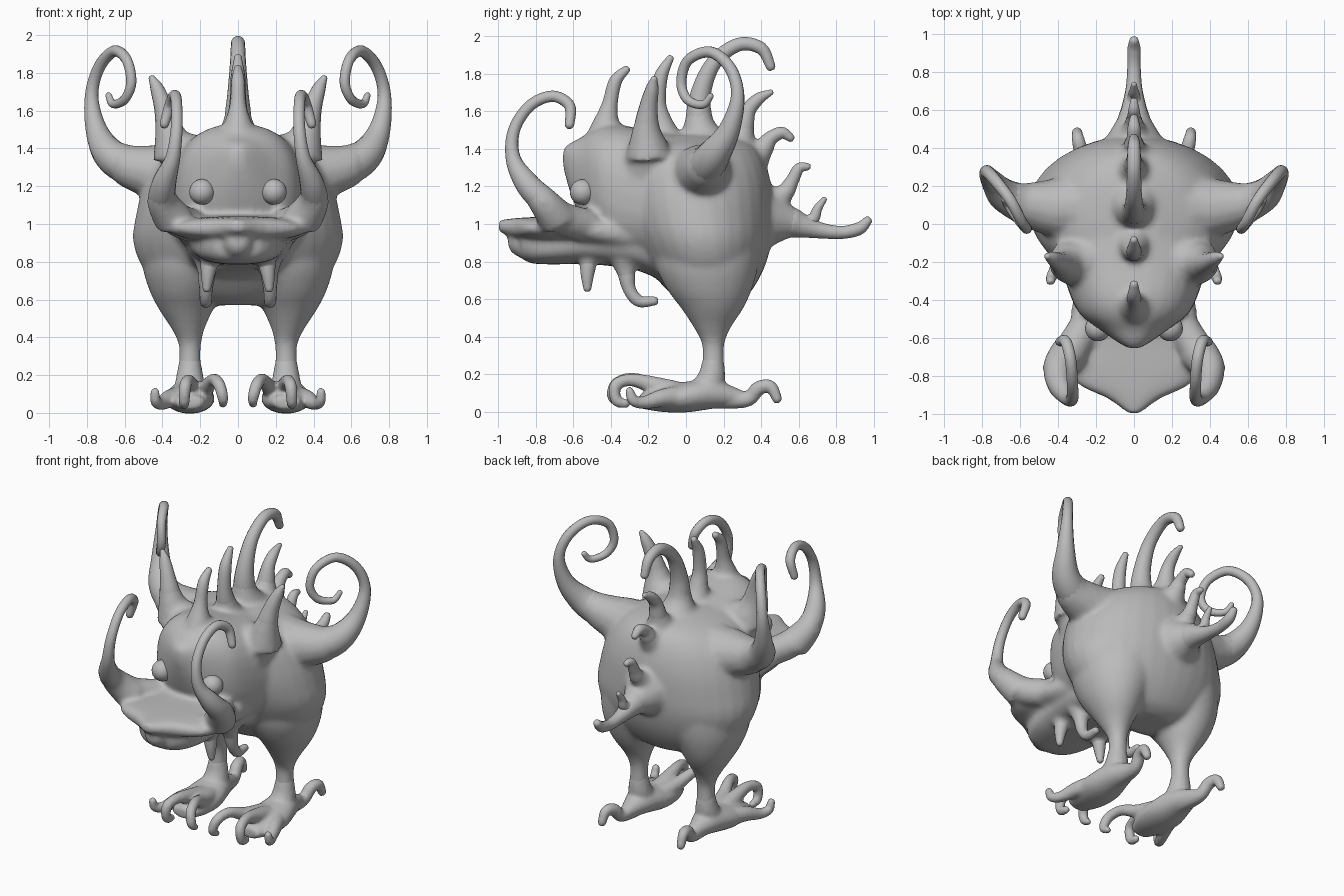
import bpy, bmesh, math
from mathutils import Vector

skin_mat = bpy.data.materials.new("grey skin")
skin_mat.diffuse_color = (0.5, 0.5, 0.5, 1)


def smooth_path(pts, steps=6):
    """Catmull-Rom resampling of equal-length tuples."""
    p = [pts[0]] + list(pts) + [pts[-1]]
    out = []
    for i in range(1, len(p) - 2):
        for k in range(steps):
            t = k / steps
            out.append([0.5 * (2 * b + (c - a) * t + (2 * a - 5 * b + 4 * c - d) * t * t
                               + (3 * b - a - 3 * c + d) * t ** 3)
                        for a, b, c, d in zip(p[i - 1], p[i], p[i + 1], p[i + 2])])
    return out + [list(pts[-1])]


def ring(c, u, v, a, b, n, power=2.0):
    pts = []
    for i in range(n):
        t = 2 * math.pi * i / n
        co, si = math.cos(t), math.sin(t)
        pts.append(c + u * (a * math.copysign(abs(co) ** (2 / power), co))
                   + v * (b * math.copysign(abs(si) ** (2 / power), si)))
    return pts


def skin(bm, rings):
    """Closed surface through a row of rings."""
    vr = [[bm.verts.new(p) for p in r] for r in rings]
    n = len(vr[0])
    for r, s in zip(vr, vr[1:]):
        for i in range(n):
            bm.faces.new((r[i], r[(i + 1) % n], s[(i + 1) % n], s[i]))
    bm.faces.new(vr[0][::-1])
    bm.faces.new(vr[-1])


def tube(bm, pts, side=1, n=14):
    """Tapered round tube along (x, y, z, radius) points."""
    path = smooth_path(pts)
    cs = [Vector((q[0] * side, q[1], q[2])) for q in path]
    rs = [q[3] for q in path]
    tan = (cs[-1] - cs[-2]).normalized()
    for s, k in ((0.5, 0.87), (0.9, 0.45)):        # rounded tip
        cs.append(cs[len(path) - 1] + tan * rs[len(path) - 1] * s)
        rs.append(rs[len(path) - 1] * k)
    u, last, rings = None, None, []
    for i, c in enumerate(cs):
        t = (cs[min(i + 1, len(cs) - 1)] - cs[max(i - 1, 0)]).normalized()
        if u is None:
            u = Vector((1, 0, 0)) if abs(t.x) < 0.7 else Vector((0, 1, 0))
        else:
            u = last.rotation_difference(t) @ u
        u = (u - t * u.dot(t)).normalized()
        last = t
        rings.append(ring(c, u, t.cross(u), rs[i], rs[i], n))
    skin(bm, rings)


def loft_y(bm, secs, x=0, power=2.0):
    """Sections (y, half width, bottom z, top z)."""
    skin(bm, [ring(Vector((x, y, (lo + hi) / 2)), Vector((1, 0, 0)), Vector((0, 0, 1)),
                   max(w, 0.004), max((hi - lo) / 2, 0.004), 32, power)
              for y, w, lo, hi in smooth_path(secs, 4)])


def loft_z(bm, secs, side=1):
    """Sections (z, centre x, half width, front y, back y)."""
    skin(bm, [ring(Vector((cx * side, (f + b) / 2, z)), Vector((1, 0, 0)), Vector((0, 1, 0)),
                   max(w, 0.004), max((b - f) / 2, 0.004), 32)
              for z, cx, w, f, b in smooth_path(secs, 4)])


def finish(name, bm, voxel=0, iters=8):
    bmesh.ops.recalc_face_normals(bm, faces=bm.faces)
    me = bpy.data.meshes.new(name)
    bm.to_mesh(me)
    bm.free()
    me.materials.append(skin_mat)
    for f in me.polygons:
        f.use_smooth = True
    ob = bpy.data.objects.new(name, me)
    bpy.context.collection.objects.link(ob)
    if voxel:
        m = ob.modifiers.new("blend", 'REMESH')
        m.mode, m.voxel_size, m.use_smooth_shade = 'VOXEL', voxel, True
        s = ob.modifiers.new("soften", 'SMOOTH')
        s.factor, s.iterations = 0.5, iters


body = bmesh.new()


def horn(name, pts, mirrored=False):
    """Horn whose flared root is also blended into the body."""
    for side, label in (((1, "_right"), (-1, "_left")) if mirrored else ((1, ""),)):
        tube(body, [(*q[:3], q[3] * k) for q, k in zip(pts[:3], (1.05, 1.03, 0.95))], side)
        bm = bmesh.new()
        tube(bm, [(*pts[0][:3], pts[1][3] * 0.8), (*pts[1][:3], pts[1][3] * 0.9)] + pts[2:], side)
        finish(name + label, bm)


# Curled side horns
horn("side_horn", [(0.4, 0.08, 1.27, 0.15), (0.56, 0.1, 1.3, 0.115), (0.68, 0.15, 1.37, 0.088),
                   (0.75, 0.23, 1.5, 0.058), (0.775, 0.275, 1.68, 0.036), (0.735, 0.235, 1.83, 0.032),
                   (0.655, 0.13, 1.915, 0.03), (0.59, 0.01, 1.87, 0.028), (0.565, -0.025, 1.75, 0.027),
                   (0.6, 0.01, 1.66, 0.025), (0.66, 0.09, 1.635, 0.022), (0.685, 0.13, 1.68, 0.017)], True)
# Tusks rising from the cheeks
horn("cheek_tusk", [(0.34, -0.68, 1.02, 0.1), (0.4, -0.76, 1.12, 0.08), (0.39, -0.85, 1.22, 0.064),
                    (0.345, -0.92, 1.35, 0.04), (0.325, -0.915, 1.5, 0.032), (0.325, -0.83, 1.63, 0.03),
                    (0.335, -0.71, 1.68, 0.03), (0.36, -0.62, 1.63, 0.03), (0.39, -0.62, 1.53, 0.025)], True)
# Ear thorns
horn("ear_thorn", [(0.33, -0.2, 1.36, 0.12), (0.365, -0.21, 1.5, 0.075), (0.395, -0.2, 1.62, 0.05),
                   (0.43, -0.18, 1.72, 0.035), (0.455, -0.17, 1.77, 0.018)], True)
# Fangs and chin feelers
horn("fang", [(0.14, -0.52, 0.9, 0.08), (0.15, -0.52, 0.81, 0.052), (0.16, -0.525, 0.73, 0.036),
              (0.165, -0.525, 0.66, 0.022)], True)
horn("chin_feeler", [(0.16, -0.34, 0.86, 0.09), (0.165, -0.32, 0.75, 0.052), (0.17, -0.3, 0.65, 0.035),
                     (0.17, -0.25, 0.59, 0.032), (0.17, -0.17, 0.59, 0.024)], True)

# Crest of spines along the back, as (y, z, radius)
spines = [
    [(-0.43, 1.43, 0.12), (-0.425, 1.53, 0.075), (-0.405, 1.64, 0.042), (-0.375, 1.76, 0.035), (-0.32, 1.82, 0.022)],
    [(-0.1, 1.4, 0.12), (-0.13, 1.52, 0.07), (-0.15, 1.64, 0.045), (-0.135, 1.78, 0.038), (-0.085, 1.88, 0.02)],
    [(0.1, 1.4, 0.16), (0.07, 1.54, 0.08), (0.08, 1.7, 0.055), (0.15, 1.86, 0.042), (0.28, 1.955, 0.037),
     (0.4, 1.935, 0.034), (0.45, 1.84, 0.026)],
    [(0.26, 1.36, 0.13), (0.3, 1.49, 0.065), (0.33, 1.6, 0.042), (0.385, 1.665, 0.033), (0.45, 1.7, 0.016)],
    [(0.32, 1.31, 0.12), (0.4, 1.39, 0.065), (0.45, 1.455, 0.04), (0.51, 1.485, 0.033), (0.555, 1.46, 0.023)],
    [(0.43, 1.1, 0.09), (0.52, 1.16, 0.055), (0.565, 1.23, 0.036), (0.6, 1.295, 0.03), (0.645, 1.305, 0.02)],
    [(0.64, 0.99, 0.05), (0.68, 1.03, 0.035), (0.7, 1.08, 0.025), (0.735, 1.13, 0.015)],
]
for i, sp in enumerate(spines):
    horn("back_spine_%d" % (i + 1), [(0, *q) for q in sp])
# Tail
horn("tail", [(0, 0.36, 1.03, 0.2), (0, 0.54, 1.01, 0.095), (0, 0.62, 0.99, 0.065), (0, 0.72, 0.965, 0.043),
              (0, 0.83, 0.955, 0.035), (0, 0.92, 0.975, 0.035), (0, 0.965, 1.015, 0.025)])

# Body: torso, head, jaw and legs blended into one skin
loft_z(body, [(0.57, 0, 0.15, 0.02, 0.25), (0.62, 0, 0.33, -0.07, 0.33), (0.75, 0, 0.49, -0.19, 0.41),
              (0.9, 0, 0.555, -0.28, 0.455), (1.05, 0, 0.54, -0.34, 0.465), (1.2, 0, 0.5, -0.36, 0.455),
              (1.33, 0, 0.43, -0.36, 0.42), (1.42, 0, 0.31, -0.3, 0.36), (1.47, 0, 0.14, -0.2, 0.25)])
loft_y(body, [(-0.655, 0.03, 1.31, 1.40), (-0.62, 0.09, 1.18, 1.43), (-0.56, 0.175, 1.03, 1.46),
              (-0.48, 0.28, 0.93, 1.51), (-0.38, 0.335, 0.82, 1.53), (-0.2, 0.39, 0.78, 1.50),
              (0.0, 0.43, 0.72, 1.47), (0.2, 0.38, 0.75, 1.46), (0.35, 0.2, 0.85, 1.40)], power=2.4)
# lip plate, chin and muzzle knob
loft_y(body, [(-1.0, 0.03, 0.96, 1.02), (-0.92, 0.14, 0.93, 1.03), (-0.85, 0.29, 0.92, 1.035),
              (-0.75, 0.36, 0.91, 1.04), (-0.62, 0.34, 0.9, 1.045), (-0.45, 0.33, 0.86, 1.06),
              (-0.25, 0.3, 0.82, 1.06)], power=2.4)
loft_y(body, [(-0.88, 0.12, 0.82, 0.98), (-0.82, 0.18, 0.79, 1.0), (-0.7, 0.23, 0.785, 1.0),
              (-0.5, 0.26, 0.785, 1.05), (-0.25, 0.28, 0.75, 1.05), (-0.05, 0.25, 0.65, 1.05)], power=2.6)
tube(body, [(0, -0.8, 0.91, 0.1), (0, -0.87, 0.905, 0.085)])
for s in (1, -1):
    # thigh running down into the leg
    loft_z(body, [(0.1, 0.255, 0.07, 0.07, 0.21), (0.24, 0.255, 0.06, 0.085, 0.205),
                  (0.36, 0.255, 0.06, 0.085, 0.205), (0.45, 0.265, 0.09, 0.04, 0.24),
                  (0.55, 0.275, 0.145, -0.025, 0.305), (0.65, 0.275, 0.195, -0.1, 0.35),
                  (0.78, 0.25, 0.255, -0.165, 0.385), (0.92, 0.22, 0.27, -0.18, 0.39),
                  (1.03, 0.2, 0.2, -0.1, 0.3)], s)
    # shoulder under the side horn, cheek under the tusk, root of the ear thorn
    tube(body, [(0.2, 0.08, 1.22, 0.24), (0.42, 0.09, 1.27, 0.155), (0.56, 0.1, 1.3, 0.12)], s)
    tube(body, [(0.24, -0.52, 0.99, 0.09), (0.33, -0.66, 1.03, 0.09), (0.39, -0.75, 1.11, 0.08)], s)
    tube(body, [(0.22, -0.2, 1.3, 0.2), (0.33, -0.2, 1.4, 0.11)], s)
finish("body", body, 0.015, 12)

# Eyes
for s, label in ((1, "right"), (-1, "left")):
    bm = bmesh.new()
    bmesh.ops.create_uvsphere(bm, u_segments=24, v_segments=14, radius=0.068)
    bmesh.ops.translate(bm, verts=bm.verts, vec=(0.19 * s, -0.55, 1.17))
    finish("eye_" + label, bm)

# Feet: sole and curling toes blended together
toes = [
    [(0.25, 0.15, 0.08, 0.065), (0.265, 0.32, 0.065, 0.042), (0.28, 0.385, 0.125, 0.04),
     (0.295, 0.45, 0.135, 0.034), (0.3, 0.485, 0.07, 0.028)],
    [(0.21, 0.0, 0.09, 0.065), (0.17, -0.16, 0.13, 0.045), (0.13, -0.28, 0.175, 0.034), (0.1, -0.37, 0.15, 0.033),
     (0.08, -0.39, 0.08, 0.03), (0.08, -0.35, 0.045, 0.022)],
    [(0.25, -0.05, 0.1, 0.065), (0.255, -0.2, 0.15, 0.045), (0.265, -0.3, 0.17, 0.034), (0.28, -0.375, 0.14, 0.033),
     (0.285, -0.37, 0.06, 0.03), (0.285, -0.32, 0.045, 0.025)],
    [(0.3, 0.0, 0.08, 0.065), (0.36, -0.12, 0.075, 0.05), (0.405, -0.22, 0.05, 0.036), (0.435, -0.28, 0.06, 0.03),
     (0.44, -0.3, 0.11, 0.025)],
]
for s, label in ((1, "right"), (-1, "left")):
    bm = bmesh.new()
    loft_y(bm, [(0.33, 0.03, 0.04, 0.1), (0.24, 0.06, 0.03, 0.14), (0.13, 0.1, 0.015, 0.18),
                (0.0, 0.13, -0.003, 0.16), (-0.13, 0.12, 0.0, 0.135), (-0.25, 0.07, 0.02, 0.09)], x=0.255 * s)
    tube(bm, [(0.255, 0.1, 0.1, 0.09), (0.255, 0.135, 0.18, 0.075), (0.255, 0.145, 0.27, 0.058)], s)
    for t in toes:
        tube(bm, t, s)
    finish("foot_" + label, bm, 0.012, 4)
